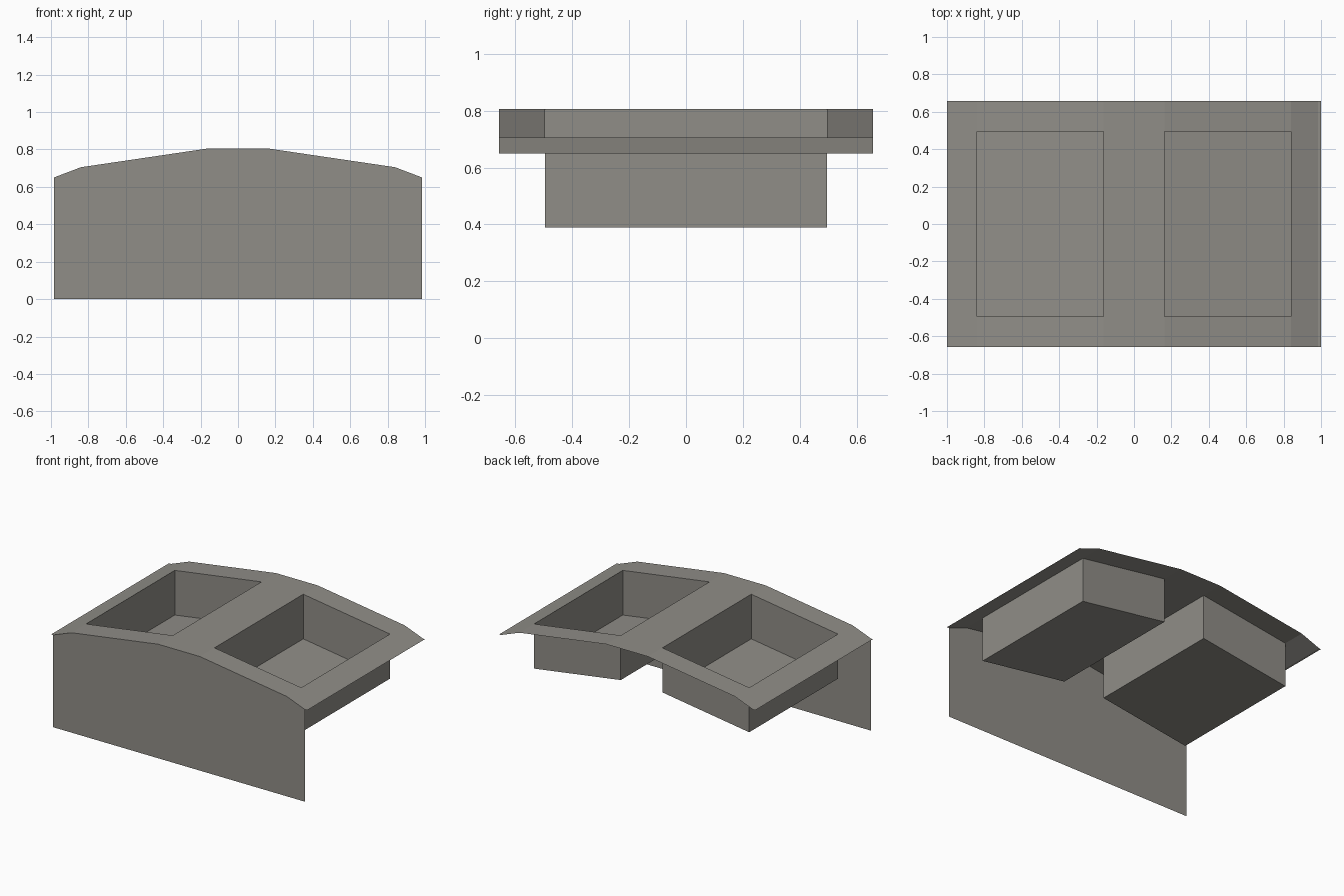
import bpy
import bmesh

if "Cube" in bpy.data.objects:
    bpy.data.objects.remove(bpy.data.objects["Cube"])

# Single colour
grey = bpy.data.materials.new("warm_grey")
grey.diffuse_color = (0.28, 0.27, 0.245, 1)
grey.use_nodes = True
grey.node_tree.nodes["Principled BSDF"].inputs["Base Color"].default_value = grey.diffuse_color

X_EDGE, X_OUT, X_IN = 0.985, 0.84, 0.163
Y_EDGE, Y_IN = 0.657, 0.495
DEPTH = 0.315

# Arched cross-section of the top, left to right, with a thin flat lip at each side
half = [(X_IN, 0.805), (X_OUT, 0.705), (X_EDGE, 0.65), (1.0, 0.65)]
profile = [(-x, z) for x, z in reversed(half)] + half
height = dict(profile)


def make(name, faces):
    """Build a flat-shaded sheet object from a list of corner lists."""
    bm = bmesh.new()
    for corners in faces:
        bm.faces.new([bm.verts.new(c) for c in corners])
    bmesh.ops.remove_doubles(bm, verts=bm.verts, dist=0.0005)
    mesh = bpy.data.meshes.new(name)
    bm.to_mesh(mesh)
    bm.free()
    mesh.materials.append(grey)
    obj = bpy.data.objects.new(name, mesh)
    bpy.context.collection.objects.link(obj)
    return obj


# Arched top sheet with two rectangular openings
rows = [-Y_EDGE, -Y_IN, Y_IN, Y_EDGE]
top = []
for i, ((x0, z0), (x1, z1)) in enumerate(zip(profile, profile[1:])):
    for j, (y0, y1) in enumerate(zip(rows, rows[1:])):
        if j == 1 and {abs(x0), abs(x1)} == {X_IN, X_OUT}:
            continue
        top.append([(x0, y0, z0), (x1, y0, z1), (x1, y1, z1), (x0, y1, z0)])
make("arched_top", top)

# Recessed trays whose floors follow the slope of the top
for side, xa, xb in (("left", -X_OUT, -X_IN), ("right", X_IN, X_OUT)):
    rim = [(xa, -Y_IN), (xb, -Y_IN), (xb, Y_IN), (xa, Y_IN)]
    upper = [(x, y, height[x]) for x, y in rim]
    lower = [(x, y, z - DEPTH) for x, y, z in upper]
    faces = [lower]
    for k in range(4):
        n = (k + 1) % 4
        faces.append([upper[k], upper[n], lower[n], lower[k]])
    make(side + "_tray", faces)

# Tall front panel following the arch
arch = profile[1:-1]
outline = [(-X_EDGE, -Y_EDGE, 0), (X_EDGE, -Y_EDGE, 0)]
outline += [(x, -Y_EDGE, z) for x, z in reversed(arch)]
make("front_panel", [outline])
